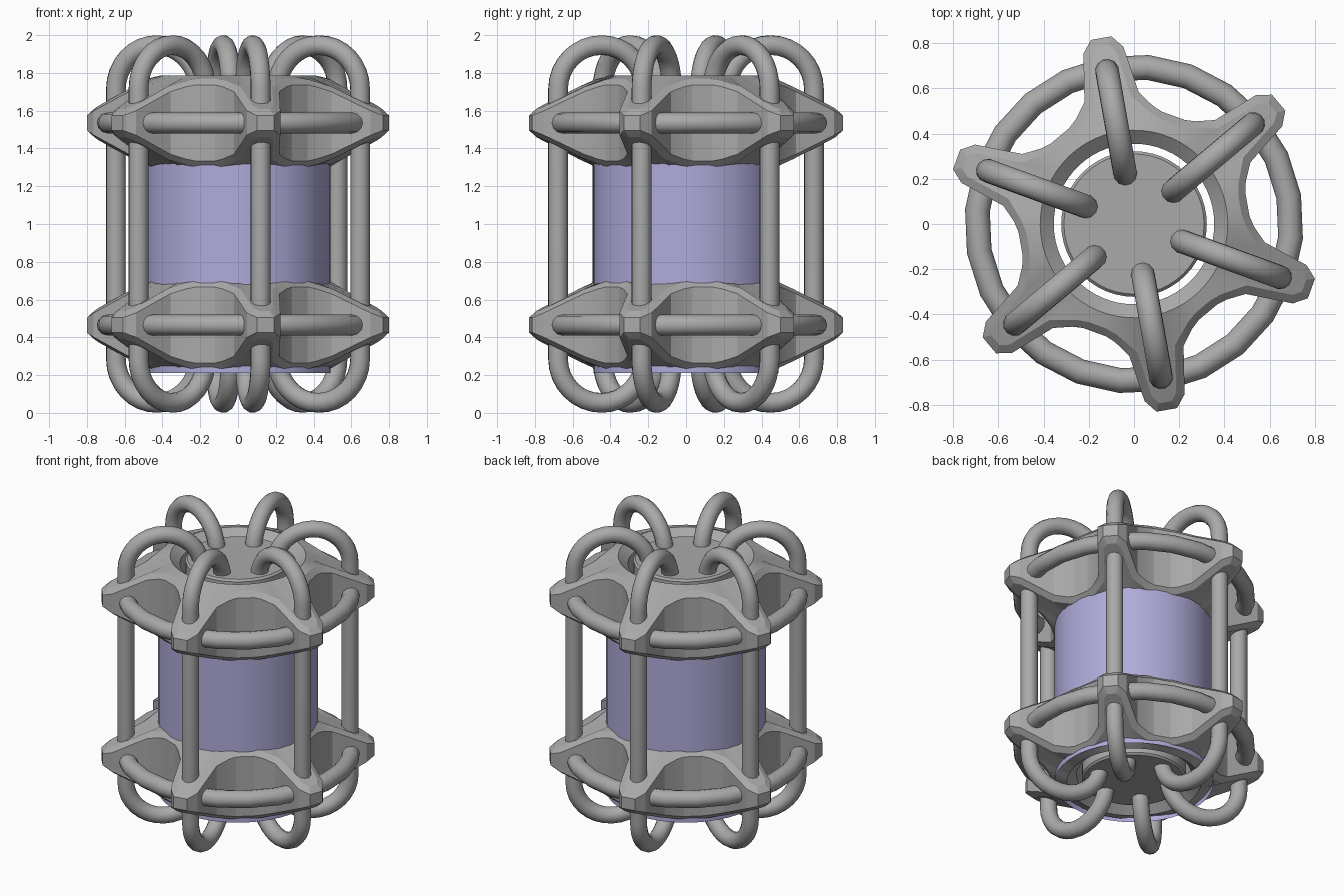
import bpy, bmesh, math
from mathutils import Vector

if "Cube" in bpy.data.objects:
    bpy.data.objects.remove(bpy.data.objects["Cube"])


def material(name, rgb):
    m = bpy.data.materials.new(name)
    m.diffuse_color = (*rgb, 1)
    m.use_nodes = True
    m.node_tree.nodes["Principled BSDF"].inputs["Base Color"].default_value = m.diffuse_color
    return m


GREY = material("grey_metal", (0.40, 0.40, 0.40))
LILAC = material("lilac_glass", (0.43, 0.41, 0.70))
ARM_ANGLES = [math.radians(-80 + 60 * k) for k in range(6)]


def mesh_object(name, bm, mat, smooth=None):
    bmesh.ops.recalc_face_normals(bm, faces=bm.faces)
    me = bpy.data.meshes.new(name)
    bm.to_mesh(me)
    bm.free()
    ob = bpy.data.objects.new(name, me)
    bpy.context.collection.objects.link(ob)
    me.materials.append(mat)
    if smooth:
        bpy.ops.object.select_all(action='DESELECT')
        ob.select_set(True)
        bpy.context.view_layer.objects.active = ob
        bpy.ops.object.shade_smooth_by_angle(angle=math.radians(smooth))
    return ob


def polar(r, deg):
    a = math.radians(deg)
    return (r * math.cos(a), r * math.sin(a))


def six_fold(half):
    """Mirror half an arm outline, then repeat it round the axis."""
    sector = [(u, -v) for u, v in reversed(half)] + list(half)
    pts = []
    for a in ARM_ANGLES:
        c, s = math.cos(a), math.sin(a)
        pts += [(u * c - v * s, u * s + v * c) for u, v in sector]
    return pts


def slope(r):
    return min(0.25, 0.25 - 0.5 * (r - 0.45))


# Six-armed collars with chamfered edges and a funnel-shaped hole
wall = six_fold([(.835, .046), (.78, .09), (.57, .122), polar(.53, 19), polar(.512, 24)])
crease = six_fold([(.80, .028), (.765, .055), (.56, .085), polar(.495, 19), polar(.478, 25)])
rim = six_fold([polar(.415, d) for d in (3, 9, 15, 21, 27)])
hole = six_fold([polar(.355, d) for d in (3, 9, 15, 21, 27)])


def collar(name, zc):
    bm = bmesh.new()
    layers = []
    for pts, drop, fixed in ((hole, 0, .20), (rim, 0, .25), (crease, 0, None), (wall, .018, None)):
        layers.append([(x, y, fixed or slope(math.hypot(x, y)) - drop) for x, y in pts])
    full = layers + [[(x, y, -z) for x, y, z in lay] for lay in reversed(layers)]
    loops = [[bm.verts.new((x, y, z + zc)) for x, y, z in lay] for lay in full]
    n = len(wall)
    for k, a in enumerate(loops):
        b = loops[(k + 1) % len(loops)]
        for i in range(n):
            j = (i + 1) % n
            bm.faces.new((a[i], a[j], b[j], b[i]))
    mesh_object(name, bm, GREY, 12)


collar("lower_collar", 0.465)
collar("upper_collar", 1.535)


# Open glass tube and solid core
def cylinder(name, r, z0, z1, mat, caps, bevel=0):
    bm = bmesh.new()
    bmesh.ops.create_cone(bm, cap_ends=caps, segments=48, radius1=r, radius2=r, depth=z1 - z0)
    bmesh.ops.translate(bm, verts=bm.verts, vec=(0, 0, (z0 + z1) / 2))
    if bevel:
        edges = [e for e in bm.edges if abs(e.verts[0].co.z - e.verts[1].co.z) < 1e-4]
        bmesh.ops.bevel(bm, geom=edges, offset=bevel, segments=1, affect='EDGES')
    mesh_object(name, bm, mat, 30)


cylinder("glass_tube", 0.49, 0.212, 1.70, LILAC, False)
cylinder("inner_core", 0.322, 0.23, 1.77, GREY, True, 0.012)


# Round bars swept along a path
def bar(name, pts, radius, closed=False):
    cu = bpy.data.curves.new(name, 'CURVE')
    cu.dimensions = '3D'
    cu.bevel_depth = radius
    cu.bevel_resolution = 4
    cu.use_fill_caps = not closed
    sp = cu.splines.new('POLY')
    sp.points.add(len(pts) - 1)
    for p, co in zip(sp.points, pts):
        p.co = (*co, 1)
    sp.use_cyclic_u = closed
    sp.use_smooth = True
    ob = bpy.data.objects.new(name, cu)
    bpy.context.collection.objects.link(ob)
    cu.materials.append(GREY)
    bpy.ops.object.select_all(action='DESELECT')
    ob.select_set(True)
    bpy.context.view_layer.objects.active = ob
    bpy.ops.object.convert(target='MESH')


# Side posts that arch over into the core at both ends
arch = [(.455 - .233 * math.cos(t), 1.714 + .233 * math.sin(t))
        for t in [math.pi * i / 16 for i in range(17)]]
half = [(.222, 1.68)] + arch
path = half + [(u, 2 - z) for u, z in reversed(half)]
for k, a in enumerate(ARM_ANGLES):
    bar(f"arched_post_{k + 1}", [(u * math.cos(a), u * math.sin(a), z) for u, z in path], .053)

# Hoops running through the collar arms
for name, z in (("lower_hoop", .465), ("upper_hoop", 1.535)):
    bar(name, [(*polar(.695, 15 * i + 10), z) for i in range(24)], .055, True)
